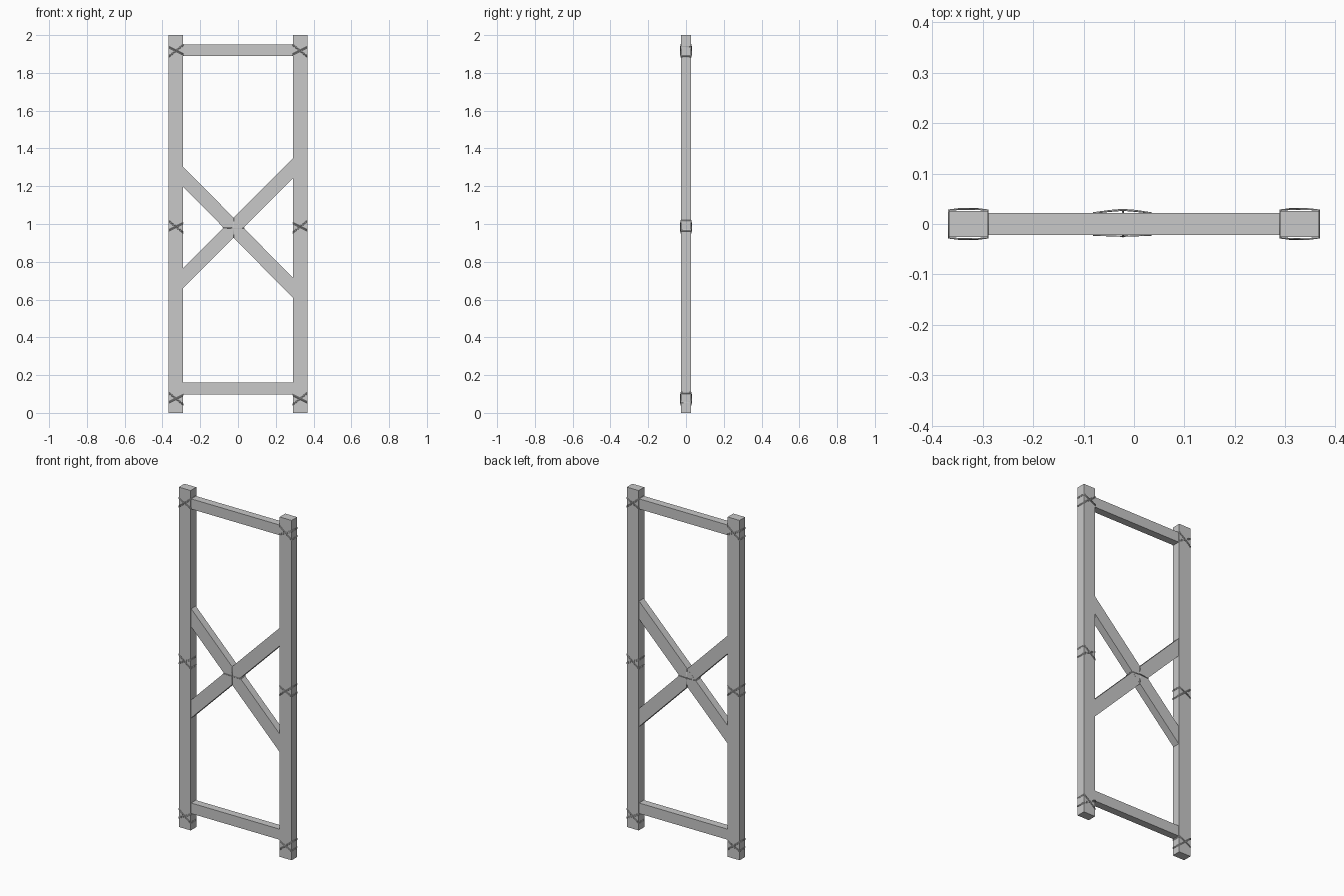
import bpy
import bmesh

cube = bpy.data.objects.get("Cube")
if cube:
    bpy.data.objects.remove(cube, do_unlink=True)


def material(name, value):
    mat = bpy.data.materials.new(name)
    mat.use_nodes = True
    colour = (value, value, value, 1)
    mat.diffuse_color = colour
    mat.node_tree.nodes["Principled BSDF"].inputs["Base Color"].default_value = colour
    return mat


grey = material("light grey", 0.58)


def prism(name, outline, half_depth):
    """Extrude an x-z outline symmetrically along y."""
    bm = bmesh.new()
    face = bm.faces.new([bm.verts.new((x, -half_depth, z)) for x, z in outline])
    out = bmesh.ops.extrude_face_region(bm, geom=[face])
    moved = [g for g in out["geom"] if isinstance(g, bmesh.types.BMVert)]
    bmesh.ops.translate(bm, verts=moved, vec=(0, 2 * half_depth, 0))
    bmesh.ops.recalc_face_normals(bm, faces=bm.faces)
    mesh = bpy.data.meshes.new(name)
    bm.to_mesh(mesh)
    bm.free()
    mesh.materials.append(grey)
    obj = bpy.data.objects.new(name, mesh)
    bpy.context.collection.objects.link(obj)


def box(name, x0, x1, z0, z1, half_depth):
    prism(name, [(x0, z0), (x1, z0), (x1, z1), (x0, z1)], half_depth)


def cord(name, loops, radius=0.002):
    """Closed cord loops along lists of points."""
    curve = bpy.data.curves.new(name, "CURVE")
    curve.dimensions = "3D"
    curve.bevel_depth = radius
    curve.bevel_resolution = 1
    for points in loops:
        spline = curve.splines.new("POLY")
        spline.points.add(len(points) - 1)
        for p, co in zip(spline.points, points):
            p.co = (*co, 1)
        spline.use_cyclic_u = True
    curve.materials.append(grey)
    obj = bpy.data.objects.new(name, curve)
    bpy.context.collection.objects.link(obj)


# Upright posts
INNER, OUTER = 0.29, 0.367
box("right_post", -OUTER, -INNER, 0, 2, 0.026)
box("left_post", INNER, OUTER, 0, 2, 0.026)

# Horizontal rails
box("top_rail", -INNER, INNER, 1.89, 1.95, 0.022)
box("bottom_rail", -INNER, INNER, 0.098, 0.16, 0.022)


# Crossed diagonal braces, cut flush with the posts
def brace(name, z_start, z_end, half_depth):
    h = 0.053
    prism(name, [(-INNER, z_start - h), (INNER, z_end - h),
                 (INNER, z_end + h), (-INNER, z_start + h)], half_depth)


brace("rising_brace", 0.713, 1.295, 0.022)
brace("falling_brace", 1.25, 0.663, 0.0215)


# Cord lashings on the posts: paired loops, one steep and one shallow
def lashing(name, side, z, lean):
    cx = side * (INNER + OUTER) / 2
    a, b = 0.0385, 0.0275
    ring = [(-a, -b), (-a / 2, -b - 0.002), (a / 2, -b - 0.002), (a, -b),
            (a, b), (a / 2, b + 0.002), (-a / 2, b + 0.002), (-a, b)]
    loops = []
    for slope in (0.8, -0.5):
        for lift in (-0.003, 0.003):
            loops.append([(cx + x, y, z + slope * lean * side * x + lift)
                          for x, y in ring])
    cord(name, loops)


for label, z, lean in (("top", 1.917, -1), ("middle", 0.985, 1), ("bottom", 0.075, 1)):
    lashing("right_" + label + "_lashing", -1, z, lean)
    lashing("left_" + label + "_lashing", 1, z, lean)

# Cord lashing around the brace crossing
X, Z = -0.022, 0.98
cord("cross_lashing", [
    [(X - 0.058, -0.022, Z), (X, -0.0235, Z - 0.002), (X + 0.055, -0.022, Z - 0.003),
     (X + 0.055, 0.022, Z), (X + 0.025, 0.026, Z), (X, 0.028, Z),
     (X - 0.025, 0.026, Z), (X - 0.058, 0.022, Z)],
    [(X, -0.022, Z - 0.052), (X, -0.025, Z), (X, -0.022, Z + 0.05),
     (X, 0.022, Z + 0.05), (X, 0.025, Z), (X, 0.022, Z - 0.052)],
])
